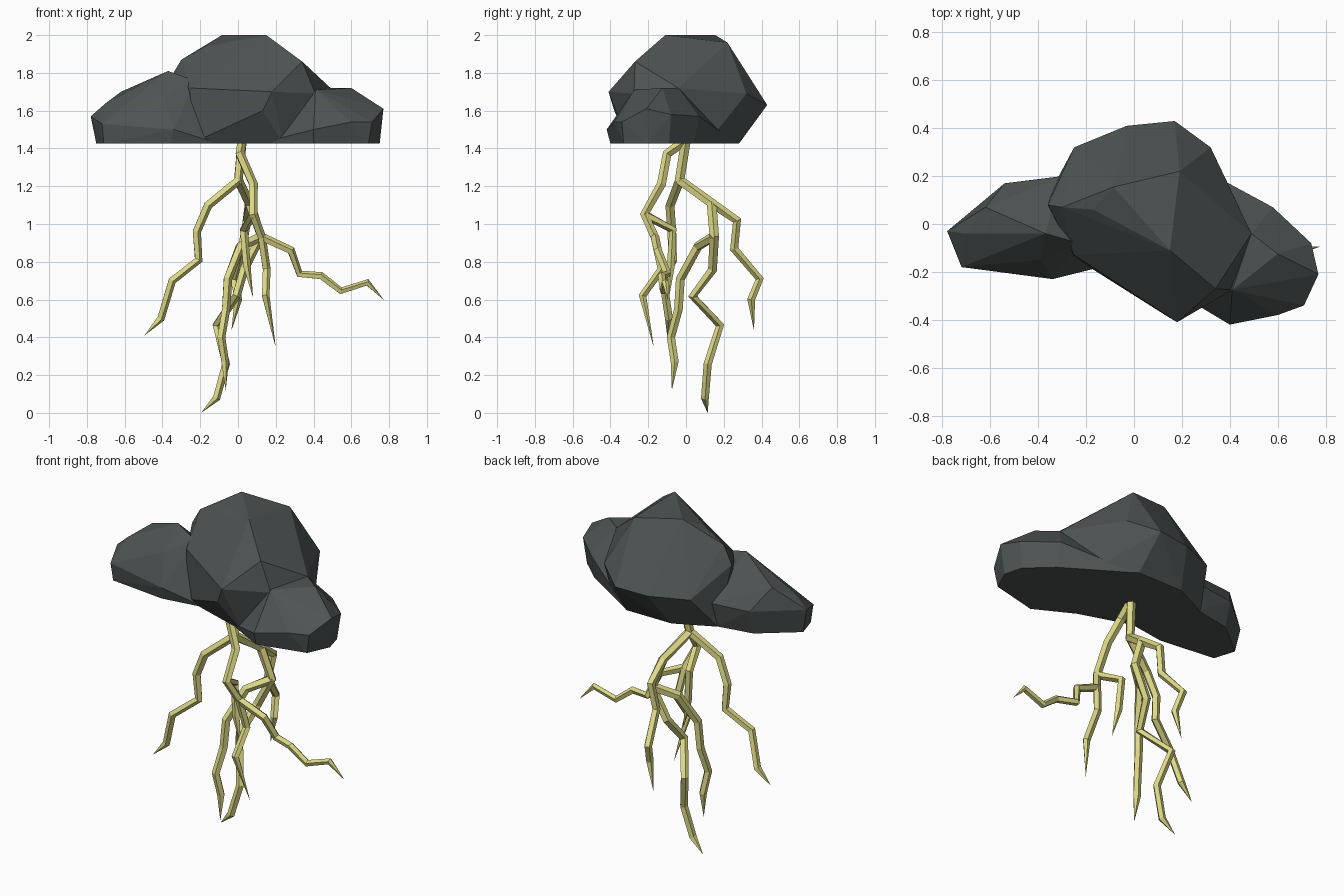
import bpy, bmesh, math
from mathutils import Vector

BASE = 1.425  # flat underside of the cloud


def material(name, color):
    m = bpy.data.materials.new(name)
    m.diffuse_color = (*color, 1)
    return m


GREY = material("storm grey", (0.075, 0.087, 0.087))
YELLOW = material("lightning yellow", (0.72, 0.69, 0.24))


def make_object(name, bm, mat):
    bmesh.ops.recalc_face_normals(bm, faces=bm.faces)
    me = bpy.data.meshes.new(name)
    bm.to_mesh(me)
    bm.free()
    me.materials.append(mat)
    ob = bpy.data.objects.new(name, me)
    bpy.context.collection.objects.link(ob)
    return ob


def lump(name, points, floor):
    """Faceted convex lump with a flat underside."""
    bm = bmesh.new()
    for p in points + [(x, y, BASE) for x, y in floor]:
        bm.verts.new(p)
    res = bmesh.ops.convex_hull(bm, input=bm.verts)
    loose = {v for v in res["geom_interior"] + res["geom_unused"]
             if isinstance(v, bmesh.types.BMVert) and not v.link_faces}
    bmesh.ops.delete(bm, geom=list(loose), context='VERTS')
    bmesh.ops.dissolve_limit(bm, angle_limit=math.radians(4), verts=bm.verts, edges=bm.edges)
    return make_object(name, bm, GREY)


# Cloud: a big middle lump with a smaller one on each side
cloud = lump("cloud", [
    (-0.085, 0.155, 2.0), (0.15, -0.11, 2.0), (0.19, 0.22, 1.96), (-0.17, 0.06, 1.94),
    (-0.30, 0.07, 1.87), (-0.36, 0.08, 1.77), (-0.25, 0.32, 1.62), (-0.03, 0.41, 1.62),
    (0.17, 0.43, 1.63), (0.32, 0.32, 1.69), (0.34, -0.27, 1.86), (0.49, -0.04, 1.72),
    (0.42, 0.11, 1.55), (0.18, -0.41, 1.70), (0.41, -0.275, 1.69), (0.13, -0.38, 1.6),
    (-0.15, -0.18, 1.55), (-0.25, -0.13, 1.72)],
    [(-0.25, -0.14), (0.0, -0.22), (0.24, -0.3), (0.42, -0.2), (0.42, 0.11),
     (0.2, 0.28), (-0.1, 0.28), (-0.33, 0.17)])
left_lump = lump("cloud_left_lump", [
    (-0.78, -0.03, 1.57), (-0.72, -0.18, 1.53), (-0.70, -0.04, 1.64), (-0.62, 0.07, 1.70),
    (-0.54, 0.17, 1.57), (-0.30, 0.20, 1.57), (-0.37, -0.04, 1.81), (-0.23, -0.08, 1.76),
    (-0.39, -0.15, 1.67), (-0.34, -0.23, 1.5), (-0.53, -0.2, 1.53)],
    [(-0.75, -0.04), (-0.71, -0.17), (-0.36, -0.21), (-0.1, -0.17), (-0.1, 0.1),
     (-0.32, 0.17), (-0.54, 0.13)])
right_lump = lump("cloud_right_lump", [
    (0.49, -0.04, 1.72), (0.60, -0.125, 1.72), (0.77, -0.21, 1.61), (0.74, -0.08, 1.58),
    (0.71, -0.34, 1.54), (0.60, -0.38, 1.54), (0.40, -0.42, 1.50), (0.41, -0.275, 1.71),
    (0.58, 0.07, 1.57), (0.42, 0.11, 1.55), (0.31, -0.34, 1.5)],
    [(0.75, -0.2), (0.72, -0.09), (0.69, -0.33), (0.40, -0.40), (0.58, 0.04),
     (0.21, 0.27), (0.1, -0.24)])
for side in (left_lump, right_lump):
    mod = cloud.modifiers.new("join " + side.name, 'BOOLEAN')
    mod.operation, mod.solver, mod.object = 'UNION', 'EXACT', side
    side.hide_render = True
    side.hide_set(True)


def bolt(name, path, r0=0.027, r1=0.021, sides=5):
    """Angular tube along a path, mitred at bends and pointed at the end."""
    pts = [Vector(p) for p in path]
    bm = bmesh.new()
    rings = []
    for i, p in enumerate(pts[:-1]):
        ahead = (pts[i + 1] - p).normalized()
        back = (p - pts[i - 1]).normalized() if i else ahead
        t = (ahead + back).normalized()
        u = t.cross(Vector((0, 1, 0))).normalized()
        w = t.cross(u)
        r = r0 + (r1 - r0) * i / (len(pts) - 1)
        rings.append([bm.verts.new(p + r * (u * math.cos(a) + w * math.sin(a)))
                      for a in (2 * math.pi * k / sides for k in range(sides))])
    tip = bm.verts.new(pts[-1])
    bm.faces.new(rings[0])
    for k in range(sides):
        n = (k + 1) % sides
        for a, b in zip(rings, rings[1:]):
            bm.faces.new((a[k], a[n], b[n], b[k]))
        bm.faces.new((rings[-1][k], rings[-1][n], tip))
    return make_object(name, bm, YELLOW)


# Lightning: two trunks from the cloud, the rest fork off them
root = (0.02, 0, BASE + 0.02)
fork_a, fork_b, fork_c = (0, -0.035, 1.23), (0.06, 0.135, 1.11), (0.12, 0.15, 0.935)
fork_d, fork_e = (0.08, -0.22, 1.05), (0.125, -0.165, 0.93)

bolt("left_bolt", [root, fork_a, (-0.16, -0.085, 1.10), (-0.22, -0.075, 0.96),
                   (-0.21, -0.07, 0.81), (-0.35, -0.12, 0.70), (-0.41, -0.09, 0.50),
                   (-0.495, -0.10, 0.41)])
bolt("front_bolt", [root, (0.01, -0.1, 1.37), (0.08, -0.13, 1.21), fork_d, fork_e,
                    (0.15, -0.13, 0.76), (0.145, -0.23, 0.62), (0.2, -0.17, 0.345)])
bolt("front_short_fork", [fork_d, (0.03, -0.07, 0.97), (0.045, -0.08, 0.78),
                          (0.08, -0.09, 0.61)], 0.024)
bolt("right_fork", [fork_e, (0.28, -0.15, 0.86), (0.325, -0.10, 0.735),
                    (0.44, -0.13, 0.725), (0.545, -0.12, 0.645), (0.685, -0.11, 0.69),
                    (0.775, -0.095, 0.595)], 0.024, 0.018)
bolt("back_bolt", [fork_a, fork_b, (0.045, 0.27, 1.02), (0.02, 0.255, 0.87),
                   (-0.02, 0.39, 0.71), (0, 0.345, 0.60), (-0.035, 0.36, 0.435)])
bolt("long_bolt", [fork_b, fork_c, (0.03, 0.14, 0.76), (-0.01, 0.035, 0.62),
                   (-0.115, 0.18, 0.465), (-0.065, 0.115, 0.26), (-0.115, 0.10, 0.08),
                   (-0.195, 0.115, 0)])
bolt("middle_fork", [fork_c, (0.01, 0.06, 0.88), (-0.055, -0.03, 0.71),
                     (-0.065, -0.04, 0.55), (-0.09, -0.08, 0.40), (-0.07, -0.06, 0.27),
                     (-0.065, -0.075, 0.12)])
